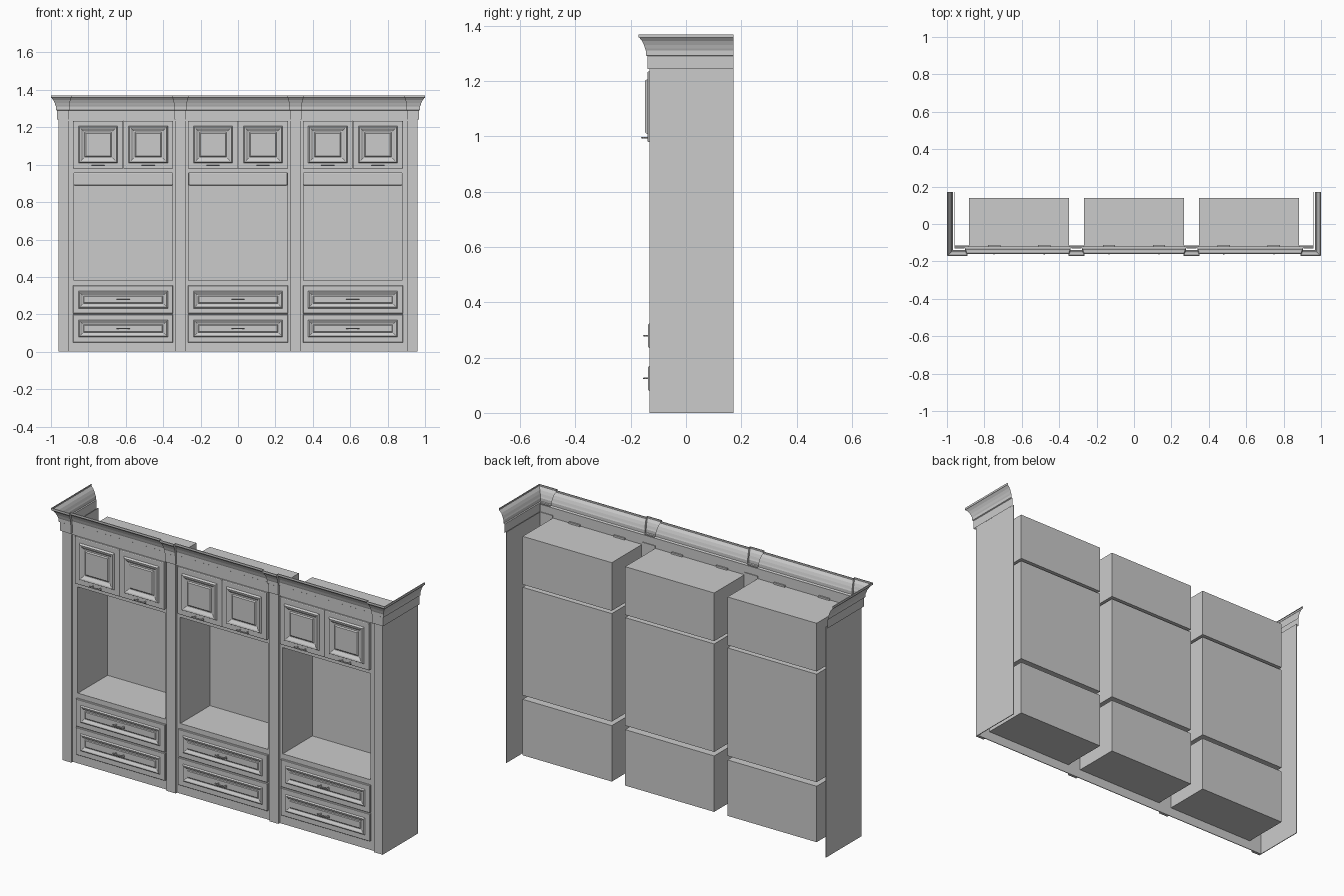
import bpy, bmesh
from mathutils import Vector

if "Cube" in bpy.data.objects:
    bpy.data.objects.remove(bpy.data.objects["Cube"])

paint = bpy.data.materials.new("light_grey_paint")
paint.use_nodes = True
GREY = (0.6, 0.6, 0.6, 1)
paint.diffuse_color = GREY
paint.node_tree.nodes["Principled BSDF"].inputs["Base Color"].default_value = GREY

FRAME = -0.12       # front plane of the face frame
PILASTER = -0.132   # front plane of the pilasters
BACK = 0.14         # rear of the cabinet boxes
PANEL_BACK = 0.172  # rear of the side panels
HALF = 0.267        # half width of one bay
BAYS = {"left": 0.614, "middle": 0.0, "right": -0.614}
POSTS = (0.308, -0.308)


def add_object(name, bm):
    bmesh.ops.recalc_face_normals(bm, faces=bm.faces)
    mesh = bpy.data.meshes.new(name)
    bm.to_mesh(mesh)
    bm.free()
    mesh.materials.append(paint)
    obj = bpy.data.objects.new(name, mesh)
    bpy.context.collection.objects.link(obj)
    return obj


def add_box(bm, x0, x1, y0, y1, z0, z1):
    made = bmesh.ops.create_cube(bm, size=1)["verts"]
    for v in made:
        v.co = Vector(((x0 + x1) / 2 + v.co.x * (x1 - x0),
                       (y0 + y1) / 2 + v.co.y * (y1 - y0),
                       (z0 + z1) / 2 + v.co.z * (z1 - z0)))


def box(name, *size):
    bm = bmesh.new()
    add_box(bm, *size)
    return add_object(name, bm)


def moulded_front(name, x0, x1, z0, z1, steps):
    """Nested rectangles, each given as inset and depth."""
    bm = bmesh.new()
    rings = []
    for i, y in steps:
        corners = ((x0 + i, z0 + i), (x1 - i, z0 + i), (x1 - i, z1 - i), (x0 + i, z1 - i))
        rings.append([bm.verts.new((x, y, z)) for x, z in corners])
    for a, b in zip(rings, rings[1:]):
        for k in range(4):
            n = (k + 1) % 4
            bm.faces.new((a[k], a[n], b[n], b[k]))
    bm.faces.new(rings[-1])
    bm.faces.new(rings[0][::-1])
    return add_object(name, bm)


def pull(name, x, y, z, reach):
    """Bow handle with two round feet."""
    curve = bpy.data.curves.new(name, "CURVE")
    curve.dimensions = "3D"
    curve.bevel_depth = 0.0032
    curve.bevel_resolution = 1
    curve.use_fill_caps = True
    path = [(-1, 0.7), (-0.65, 0.85), (0, 1), (0.65, 0.85), (1, 0.7)]
    feet = [[(s * 0.65, 0), (s * 0.65, 0.85)] for s in (-1, 1)]
    for line in [path] + feet:
        spline = curve.splines.new("POLY")
        spline.points.add(len(line) - 1)
        for p, (u, d) in zip(spline.points, line):
            p.co = (x + u * 0.035, y - d * reach, z, 1)
    curve.materials.append(paint)
    obj = bpy.data.objects.new(name, curve)
    bpy.context.collection.objects.link(obj)


# Crown moulding: one profile swept along the front and sides, breaking out at the posts
PROFILE = [(0.008, 1.243), (0.008, 1.29), (0.013, 1.293), (0.013, 1.31), (0.016, 1.317),
           (0.02, 1.33), (0.027, 1.345), (0.037, 1.357), (0.04, 1.358), (0.04, 1.369),
           (0.035, 1.369)]


def crown_path(o):
    front, rear, side = PILASTER - o, FRAME - o, 0.4 * o
    end = [(0.96 + o, PANEL_BACK), (0.96 + o, front), (0.907 - side, front), (0.907 - side, rear)]
    points = list(end)
    for c in POSTS:
        w = 0.027 + side
        points += [(c + w, rear), (c + w, front), (c - w, front), (c - w, rear)]
    return points + [(-x, y) for x, y in reversed(end)]


bm = bmesh.new()
rows = [[bm.verts.new((x, y, z)) for x, y in crown_path(o)] for o, z in PROFILE]
for a, b in zip(rows, rows[1:]):
    for k in range(len(a) - 1):
        bm.faces.new((a[k], a[k + 1], b[k + 1], b[k]))
add_object("crown_moulding", bm)

# Thin closing strip behind the lower edge of the crown
box("crown_backing", -0.96, 0.96, FRAME - 0.008, FRAME, 1.235, 1.29)

# Side panels, end pilasters and middle pilasters
for side, s in (("left", 1), ("right", -1)):
    xs = sorted((s * 0.956, s * 0.96))
    box(side + "_side_panel", *xs, PILASTER, PANEL_BACK, 0, 1.25)
    xs = sorted((s * 0.907, s * 0.96))
    box(side + "_end_pilaster", *xs, PILASTER, FRAME, 0, 1.25)
    c = s * POSTS[0]
    box(side + "_middle_pilaster", c - 0.027, c + 0.027, PILASTER, FRAME, 0, 1.25)

# Face frame: stiles between the bays and rails across each bay
bm = bmesh.new()
inner = BAYS["left"] - HALF
for a, b in ((HALF, inner), (BAYS["left"] + HALF, 0.96)):
    add_box(bm, a, b, FRAME, FRAME + 0.004, 0, 1.25)
    add_box(bm, -b, -a, FRAME, FRAME + 0.004, 0, 1.25)
for c in BAYS.values():
    for z0, z1 in ((0, 0.05), (0.353, 0.38), (0.955, 0.98)):
        add_box(bm, c - HALF, c + HALF, FRAME, FRAME + 0.004, z0, z1)
add_object("face_frame", bm)

DOOR = [(0, -0.118), (0, -0.137), (0.003, -0.139), (0.028, -0.139), (0.034, -0.149),
        (0.042, -0.147), (0.055, -0.138), (0.061, -0.138), (0.067, -0.143)]
DRAWER = [(0, -0.118), (0, -0.129), (0.002, -0.131), (0.028, -0.131), (0.034, -0.137),
          (0.04, -0.135), (0.049, -0.129), (0.054, -0.129), (0.058, -0.132)]

for bay, c in BAYS.items():
    x0, x1 = c - HALF, c + HALF

    # Upper cabinet with a pair of doors
    box(bay + "_upper_cabinet", x0, x1, FRAME + 0.001, BACK, 0.975, 1.236)
    for side, a, b in (("left", c + 0.001, x1), ("right", x0, c - 0.001)):
        name = bay + "_bay_" + side
        moulded_front(name + "_door", a, b, 0.98, 1.235, DOOR)
        mid = (a + b) / 2
        pull(name + "_door_handle", mid, -0.138, 0.995, 0.021)
        box(name + "_top_catch", mid - 0.033, mid + 0.033, -0.119, -0.111, 1.234, 1.245)

    # Open niche: floor, ceiling, two walls and a back
    z0, z1, t = 0.378, 0.957, 0.003
    bm = bmesh.new()
    add_box(bm, x0, x1, FRAME, BACK, z0 - t, z0)
    add_box(bm, x0, x1, FRAME, BACK, z1, z1 + t)
    add_box(bm, x0, x0 + t, FRAME, BACK, z0, z1)
    add_box(bm, x1 - t, x1, FRAME, BACK, z0, z1)
    add_box(bm, x0, x1, BACK - t, BACK, z0, z1)
    add_object(bay + "_niche", bm)

    # Hanging rail on the niche back
    rail = box(bay + "_hook_rail", x0 + t, x1 - t, BACK - 0.015, BACK - t, 0.89, z1)
    bevel = rail.modifiers.new("soft_edges", "BEVEL")
    bevel.width = 0.004
    bevel.segments = 2

    # Lower cabinet with two drawers
    box(bay + "_lower_cabinet", x0, x1, FRAME + 0.001, BACK, 0.05, 0.353)
    for level, low in (("lower", 0.05), ("upper", 0.204)):
        name = bay + "_bay_" + level + "_drawer"
        moulded_front(name, x0, x1, low, low + 0.149, DRAWER)
        pull(name + "_handle", c, -0.131, low + 0.0745, 0.021)
